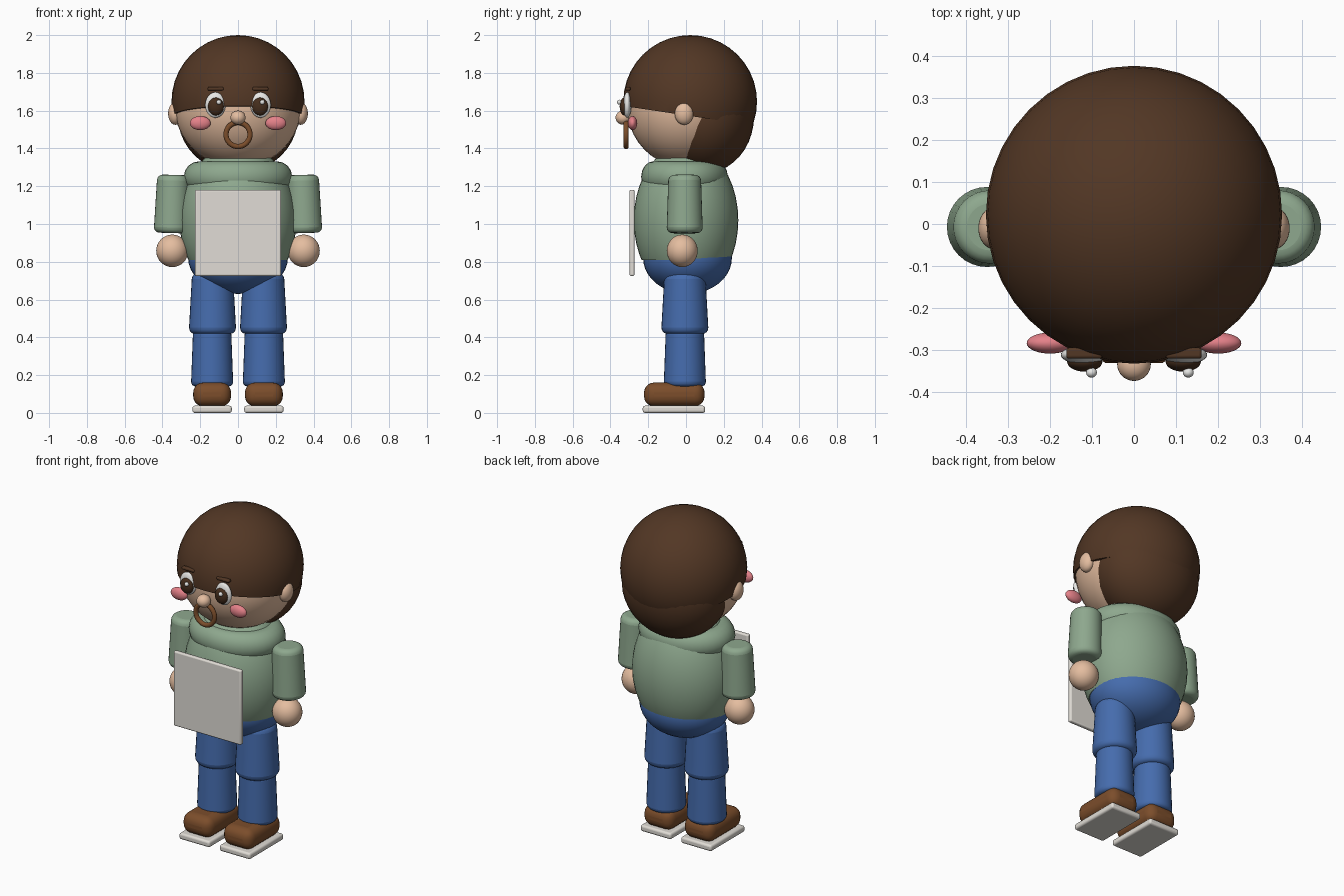
import bpy, bmesh, math
from mathutils import Vector, Matrix

cube = bpy.data.objects.get("Cube")
if cube:
    bpy.data.objects.remove(cube, do_unlink=True)


def material(name, r, g, b):
    m = bpy.data.materials.new(name)
    m.use_nodes = True
    m.diffuse_color = (r, g, b, 1)
    bsdf = next(n for n in m.node_tree.nodes if n.type == 'BSDF_PRINCIPLED')
    bsdf.inputs["Base Color"].default_value = (r, g, b, 1)
    bsdf.inputs["Roughness"].default_value = 0.7
    return m


SKIN = material("skin", .78, .51, .35)
HAIR = material("dark hair brown", .085, .038, .018)
IRIS = material("iris brown", .06, .027, .012)
BROWN = material("leather brown", .20, .075, .024)
GREEN = material("sage green", .27, .39, .27)
BLUE = material("denim blue", .06, .15, .42)
CREAM = material("pale grey", .75, .72, .67)
WHITE = material("white", .85, .85, .83)
PINK = material("blush pink", .78, .22, .25)


def finish(name, bm, mat, loc, smooth_angle=40):
    mesh = bpy.data.meshes.new(name)
    bm.to_mesh(mesh)
    bm.free()
    mesh.materials.append(mat)
    ob = bpy.data.objects.new(name, mesh)
    ob.location = loc
    bpy.context.collection.objects.link(ob)
    bpy.ops.object.select_all(action='DESELECT')
    ob.select_set(True)
    bpy.context.view_layer.objects.active = ob
    bpy.ops.object.shade_smooth_by_angle(angle=math.radians(smooth_angle))
    return ob


def ball(name, mat, loc, radii, cut=None, segs=32):
    """Ellipsoid; cut = (point, normal) removes and caps the side the normal faces."""
    bm = bmesh.new()
    bmesh.ops.create_uvsphere(bm, u_segments=segs, v_segments=segs // 2, radius=1)
    bmesh.ops.scale(bm, vec=radii, verts=bm.verts)
    if cut:
        res = bmesh.ops.bisect_plane(bm, geom=bm.verts[:] + bm.edges[:] + bm.faces[:],
                                     plane_co=Vector(cut[0]) - Vector(loc),
                                     plane_no=cut[1], clear_outer=True)
        rim = [e for e in res["geom_cut"] if isinstance(e, bmesh.types.BMEdge)]
        bmesh.ops.holes_fill(bm, edges=rim, sides=0)
    return finish(name, bm, mat, loc)


def bevel(ob, width, segments=4):
    mod = ob.modifiers.new("rounded_edges", 'BEVEL')
    mod.width, mod.segments = width, segments
    mod.limit_method = 'ANGLE'
    mod.angle_limit = math.radians(40)
    return ob


def tube(name, mat, loc, r_bottom, r_top, height, round_edge, tilt=0):
    """Tapered limb segment with rounded ends, tilted about y."""
    n = 32
    bm = bmesh.new()
    bmesh.ops.create_cone(bm, cap_ends=True, segments=n, radius1=r_bottom,
                          radius2=r_top, depth=height)
    ob = bevel(finish(name, bm, mat, loc, 60), round_edge)
    for p in ob.data.polygons:
        p.use_smooth = True
    ob.rotation_euler.y = tilt
    return ob


def box(name, mat, loc, size, round_edge, segments=3):
    bm = bmesh.new()
    bmesh.ops.create_cube(bm, size=1)
    bmesh.ops.scale(bm, vec=size, verts=bm.verts)
    ob = bevel(finish(name, bm, mat, loc), round_edge, segments)
    for p in ob.data.polygons:
        p.use_smooth = True
    return ob


def ring(name, mat, loc, major, minor, stretch=(1, 1, 1), upright=False):
    """Torus spun from a circular cross-section."""
    bm = bmesh.new()
    circle = bmesh.ops.create_circle(
        bm, segments=16, radius=minor,
        matrix=Matrix.Translation((major, 0, 0)) @ Matrix.Rotation(math.pi / 2, 4, 'X'))
    edges = list({e for v in circle["verts"] for e in v.link_edges})
    bmesh.ops.spin(bm, geom=circle["verts"] + edges, cent=(0, 0, 0), axis=(0, 0, 1),
                   angle=math.tau, steps=40, use_duplicate=False)
    bmesh.ops.remove_doubles(bm, verts=bm.verts, dist=0.0005)
    bmesh.ops.scale(bm, vec=stretch, verts=bm.verts)
    bmesh.ops.recalc_face_normals(bm, faces=bm.faces)
    ob = finish(name, bm, mat, loc, 60)
    if upright:
        ob.rotation_euler.x = math.pi / 2
    return ob


# Head and hair
ball("head", SKIN, (0, 0, 1.62), (.335, .312, .32), segs=40)
ball("hair_cap", HAIR, (0, .022, 1.648), (.352, .354, .352),
     cut=((0, -.2, 1.605), (0, -.15, -1)), segs=40)
ball("back_hair", HAIR, (0, .1, 1.57), (.318, .26, .30), segs=40)

# Face
ball("nose", SKIN, (0, -.333, 1.563), (.04, .04, .037))
ring("mouth_ring", BROWN, (0, -.317, 1.474), .0635, .0138, upright=True)

# Torso, collar and hips
ball("torso", GREEN, (0, 0, 1.02), (.31, .277, .40),
     cut=((0, 0, .81), (0, 0, -1)), segs=40)
ring("hood_collar", GREEN, (0, -.008, 1.25), .205, .082, stretch=(1, .8, 1))
ball("hips", BLUE, (0, .008, .82), (.264, .235, .19), segs=40)

# Board held in front of the chest
box("board", CREAM, (0, -.286, .953), (.456, .026, .456), .008)

# Mirrored parts
for side, s in (("left", 1), ("right", -1)):
    ball(side + "_ear", SKIN, (s * .332, -.01, 1.585), (.038, .05, .06))
    ball(side + "_eye", WHITE, (s * .12, -.311, 1.63), (.054, .022, .068))
    ball(side + "_iris", IRIS, (s * .117, -.327, 1.622), (.042, .024, .047))
    ball(side + "_eye_glint", WHITE, (s * .115 + .014, -.353, 1.645),
         (.013, .012, .013), segs=16)
    box(side + "_eyebrow", HAIR, (s * .118, -.307, 1.716), (.086, .026, .018), .007)
    ball(side + "_cheek", PINK, (s * .20, -.283, 1.534), (.055, .025, .037))

    tube(side + "_sleeve", GREEN, (s * .346, -.007, 1.106), .096, .086, .308, .03,
         tilt=-s * .03)
    ball(side + "_hand", SKIN, (s * .348, -.02, .858), (.085, .082, .086))

    tube(side + "_thigh", BLUE, (s * .135, -.006, .58), .126, .108, .325, .035)
    tube(side + "_shin", BLUE, (s * .137, -.006, .29), .112, .101, .30, .025)
    box(side + "_shoe", BROWN, (s * .137, -.062, .098), (.2, .32, .125), .052, 5)
    box(side + "_sole", CREAM, (s * .137, -.064, .019), (.208, .33, .038), .012)
